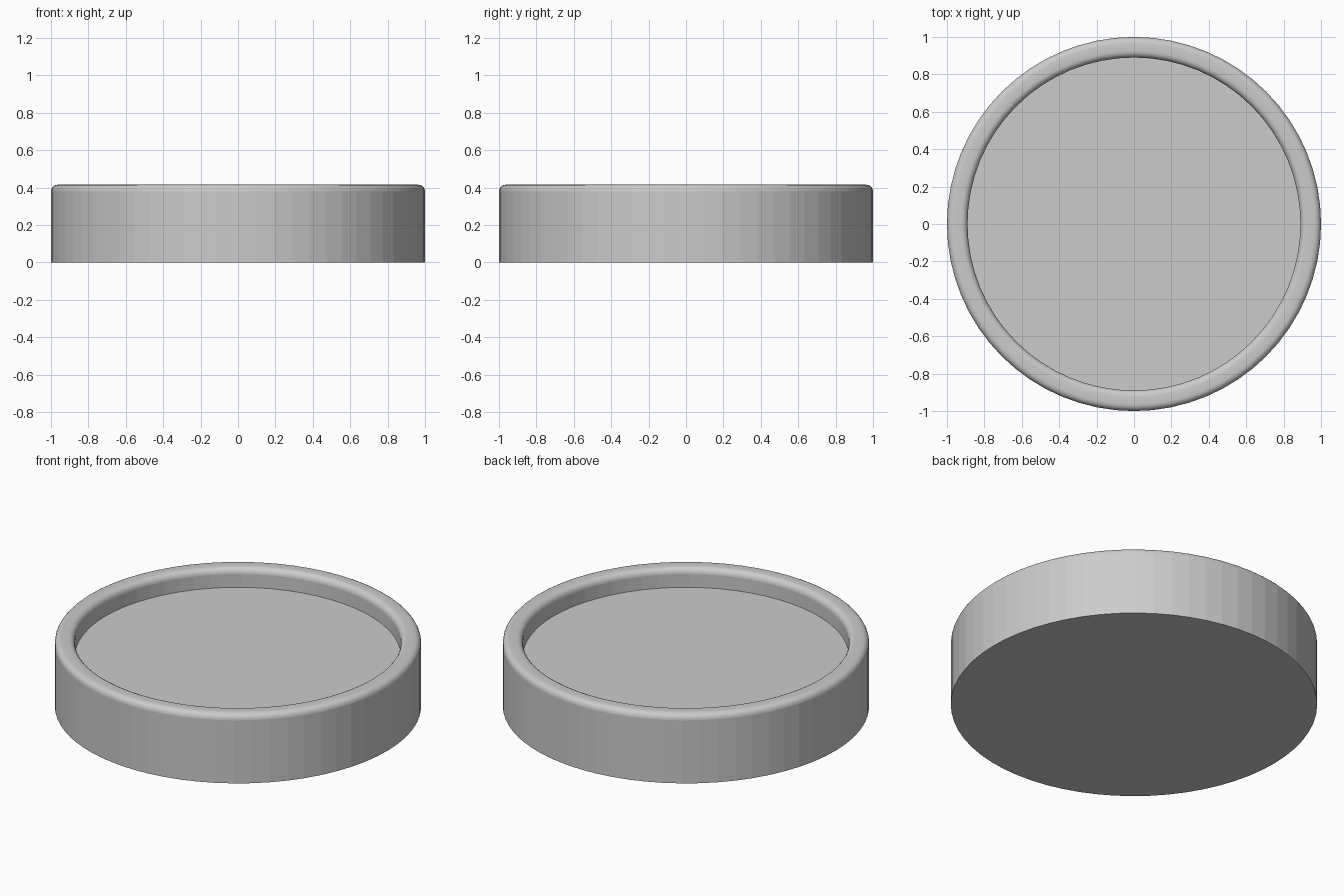
import bpy, bmesh, math
from math import sin, cos, pi

if "Cube" in bpy.data.objects:
    bpy.data.objects.remove(bpy.data.objects["Cube"])

SIDES = 64
R_OUT, R_IN, TOP, FLOOR, FILLET = 1.0, 0.89, 0.415, 0.30, 0.035


def fillet(cx, cz, start, end, steps=5):
    """Quarter-round profile points about (cx, cz)."""
    angles = [start + (end - start) * i / steps for i in range(steps + 1)]
    return [(cx + FILLET * cos(a), cz + FILLET * sin(a)) for a in angles]


# half profile: wall base, rounded rim, inner floor edge
profile = [(R_OUT, 0)]
profile += fillet(R_OUT - FILLET, TOP - FILLET, 0, pi / 2)
profile += fillet(R_IN + FILLET, TOP - FILLET, pi / 2, pi)
profile += [(R_IN, FLOOR)]

# revolve the profile into a shallow round dish
bm = bmesh.new()
rings = []
for r, z in profile:
    rings.append([bm.verts.new((r * cos(2 * pi * i / SIDES), r * sin(2 * pi * i / SIDES), z))
                  for i in range(SIDES)])
for k, (a, b) in enumerate(zip(rings, rings[1:])):
    flat_wall = k in (0, len(rings) - 2)
    for i in range(SIDES):
        j = (i + 1) % SIDES
        face = bm.faces.new((a[i], a[j], b[j], b[i]))
        face.smooth = not flat_wall

# underside and recessed floor
bm.faces.new(rings[0][::-1])
bm.faces.new(rings[-1])
bmesh.ops.recalc_face_normals(bm, faces=bm.faces)

mesh = bpy.data.meshes.new("round_dish")
bm.to_mesh(mesh)
bm.free()
dish = bpy.data.objects.new("round_dish", mesh)
bpy.context.collection.objects.link(dish)
